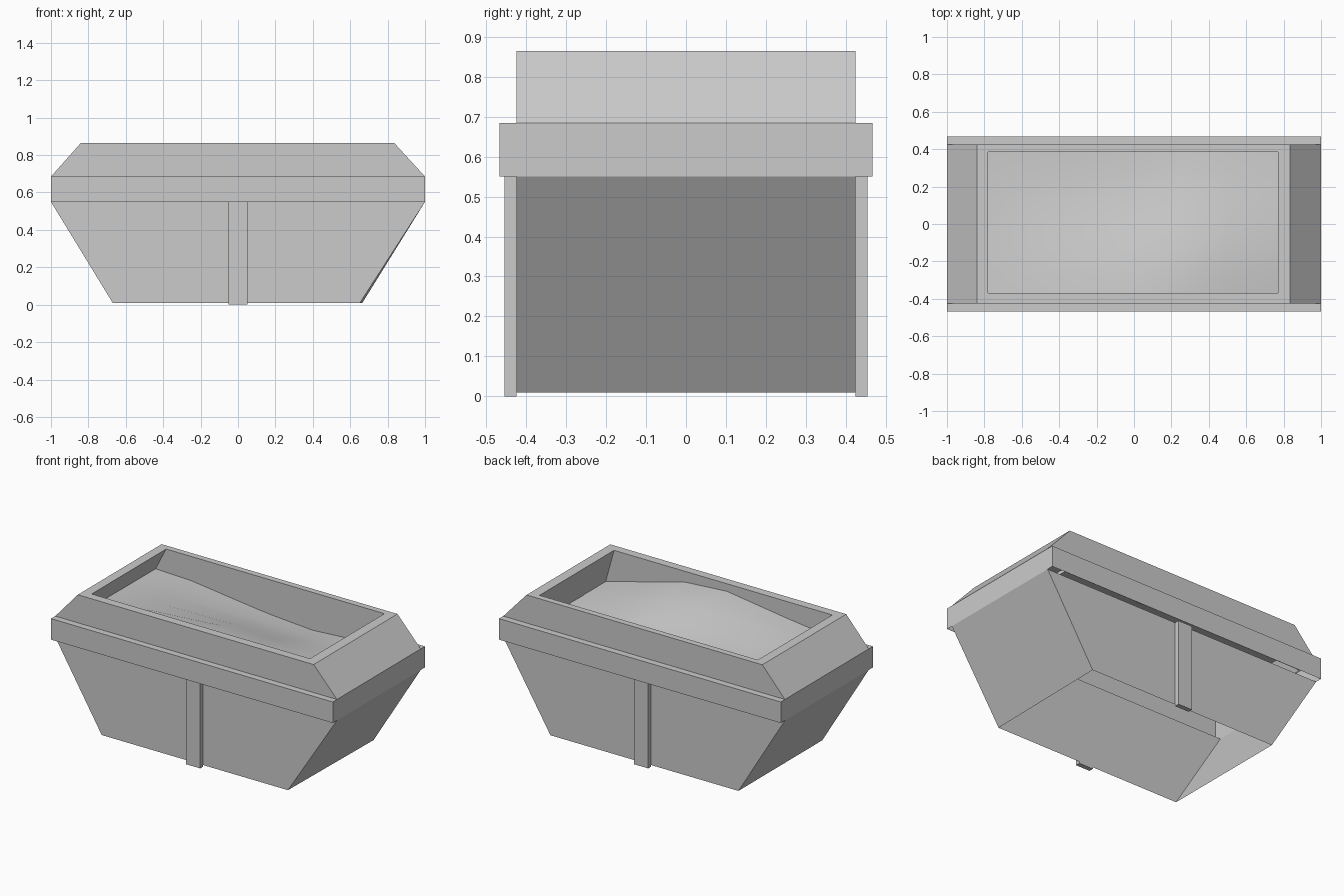
import bpy
import bmesh
import math

old = bpy.data.objects.get("Cube")
if old:
    bpy.data.objects.remove(old, do_unlink=True)

grey = bpy.data.materials.new("painted grey")
grey.use_nodes = True
colour = (0.6, 0.6, 0.6, 1)
grey.diffuse_color = colour
grey.node_tree.nodes["Principled BSDF"].inputs["Base Color"].default_value = colour


def finish(name, bm):
    mesh = bpy.data.meshes.new(name)
    bm.to_mesh(mesh)
    bm.free()
    mesh.materials.append(grey)
    obj = bpy.data.objects.new(name, mesh)
    bpy.context.collection.objects.link(obj)
    return obj


def shell(name, levels):
    """Open sheet joining rectangles given as (x0, x1, y0, y1, z)."""
    bm = bmesh.new()
    rings = []
    for x0, x1, y0, y1, z in levels:
        corners = ((x0, y0), (x1, y0), (x1, y1), (x0, y1))
        rings.append([bm.verts.new((x, y, z)) for x, y in corners])
    for low, high in zip(rings, rings[1:]):
        for i in range(4):
            j = (i + 1) % 4
            bm.faces.new((low[i], low[j], high[j], high[i]))
    return finish(name, bm)


SIDE, BAND = 0.425, 0.467
BAND_LOW, BAND_TOP, RIM = 0.55, 0.685, 0.865

# Tapered body, open underneath, with one slightly bent lower corner
body = shell("tapered_body", [
    (-0.67, 0.665, -SIDE, SIDE, 0.01),
    (-1, 1, -SIDE, SIDE, BAND_LOW)])
body.data.vertices[1].co.x = 0.652

# Overhanging band with a narrow ledge on top
shell("side_band", [
    (-1, 1, -BAND, BAND, BAND_LOW),
    (-1, 1, -BAND, BAND, BAND_TOP),
    (-1, 1, -SIDE, SIDE, BAND_TOP)])

# Sloping collar, flat rim and inner walls
shell("collar_and_rim", [
    (-1, 1, -SIDE, SIDE, BAND_TOP),
    (-0.84, 0.835, -SIDE, SIDE, RIM),
    (-0.78, 0.77, -0.37, 0.385, RIM),
    (-0.91, 0.84, -0.37, 0.385, 0.61)])

# Uneven load: front and back height at each station along the length
stations = [(-0.92, 0.72, 0.72), (-0.61, 0.74, 0.71), (-0.03, 0.82, 0.64),
            (0.26, 0.80, 0.62), (0.5, 0.735, 0.635), (0.9, 0.63, 0.64)]
rows = 6
bm = bmesh.new()
grid = []
for x, front, back in stations:
    column = []
    for r in range(rows + 1):
        t = r / rows
        ease = (1 - math.cos(math.pi * t)) / 2
        column.append(bm.verts.new((x, -0.41 + 0.82 * t, front + (back - front) * ease)))
    grid.append(column)
for a, b in zip(grid, grid[1:]):
    for r in range(rows):
        bm.faces.new((a[r], b[r], b[r + 1], a[r + 1])).smooth = True
finish("load_surface", bm)

# Upright rib in the middle of each long side
for name, sign in (("front_rib", -1), ("back_rib", 1)):
    bm = bmesh.new()
    bmesh.ops.create_cube(bm, size=1)
    bmesh.ops.scale(bm, verts=bm.verts, vec=(0.1, 0.03, BAND_LOW))
    bmesh.ops.translate(bm, verts=bm.verts, vec=(0, sign * 0.44, BAND_LOW / 2))
    finish(name, bm)
